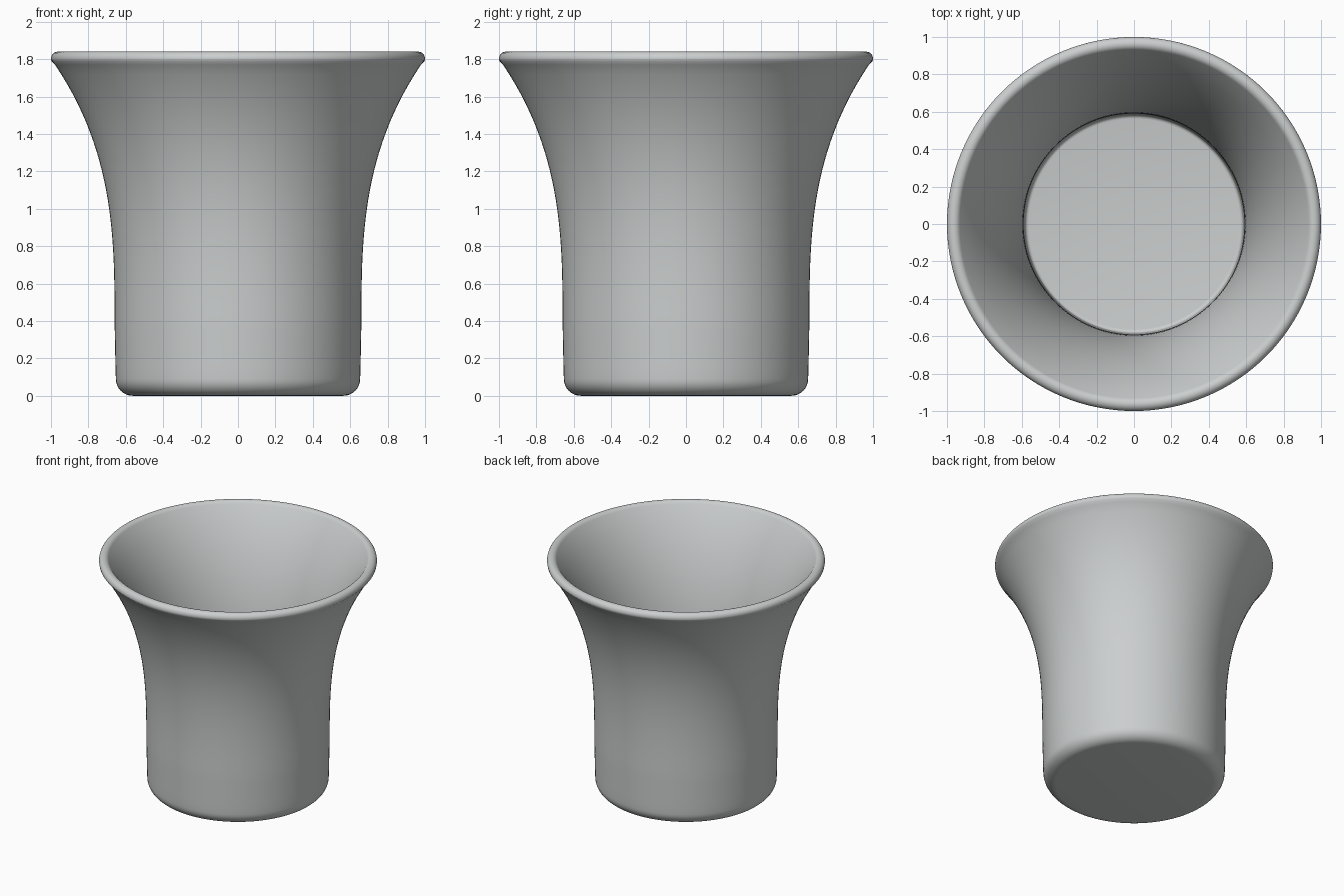
import bpy, bmesh, math

if "Cube" in bpy.data.objects:
    bpy.data.objects.remove(bpy.data.objects["Cube"])

SEGMENTS = 128
WALL = 0.07


def outer_radius(z):
    """Flared outer wall: nearly straight below, widening to the rim."""
    t = max(0.0, (z - 0.4) / 1.39)
    return 0.652 + 0.008 * min(z / 0.4, 1) + 0.332 * t ** 2.9


def arc(cr, cz, rad, a0, a1, n=8):
    """Points on a circular arc in the (radius, height) plane, degrees."""
    return [(cr + rad * math.cos(math.radians(a0 + (a1 - a0) * i / n)),
             cz + rad * math.sin(math.radians(a0 + (a1 - a0) * i / n)))
            for i in range(n + 1)]


# Profile: underside and rounded foot
profile = [(0, 0)] + arc(0.563, 0.09, 0.09, -90, 0)
# Outer wall
steps = 32
heights = [0.13 + (1.77 - 0.13) * i / steps for i in range(steps + 1)]
wall = [(outer_radius(z), z) for z in heights]
profile += wall
# Rounded rim
profile += arc(0.963, 1.803, 0.037, -20, 150, 12)
# Inner wall, offset along the outer wall's normal
inner = []
for r, z in wall:
    slope = (outer_radius(z + 0.001) - outer_radius(z - 0.001)) / 0.002
    k = WALL / math.hypot(1, slope)
    inner.append((r - k, z + k * slope))
profile += [p for p in reversed(inner) if p[1] < 1.77]
# Inside floor
profile += arc(0.563, 0.1, 0.02, 0, -90, 4) + [(0, 0.08)]

# Spin the profile into the cup
bm = bmesh.new()
verts = [bm.verts.new((r, 0, z)) for r, z in profile]
edges = [bm.edges.new(pair) for pair in zip(verts, verts[1:])]
bmesh.ops.spin(bm, geom=verts + edges, cent=(0, 0, 0), axis=(0, 0, 1),
               angle=math.tau, steps=SEGMENTS, use_merge=True)
bmesh.ops.remove_doubles(bm, verts=bm.verts, dist=0.0001)
bmesh.ops.recalc_face_normals(bm, faces=bm.faces)
mesh = bpy.data.meshes.new("flared_cup")
bm.to_mesh(mesh)
bm.free()

cup = bpy.data.objects.new("flared_cup", mesh)
bpy.context.collection.objects.link(cup)

# Single pale grey material
grey = bpy.data.materials.new("pale grey")
grey.diffuse_color = (0.60, 0.62, 0.62, 1)
grey.use_nodes = True
grey.node_tree.nodes["Principled BSDF"].inputs["Base Color"].default_value = grey.diffuse_color
mesh.materials.append(grey)

bpy.context.view_layer.objects.active = cup
cup.select_set(True)
bpy.ops.object.shade_smooth_by_angle(angle=math.radians(40))
